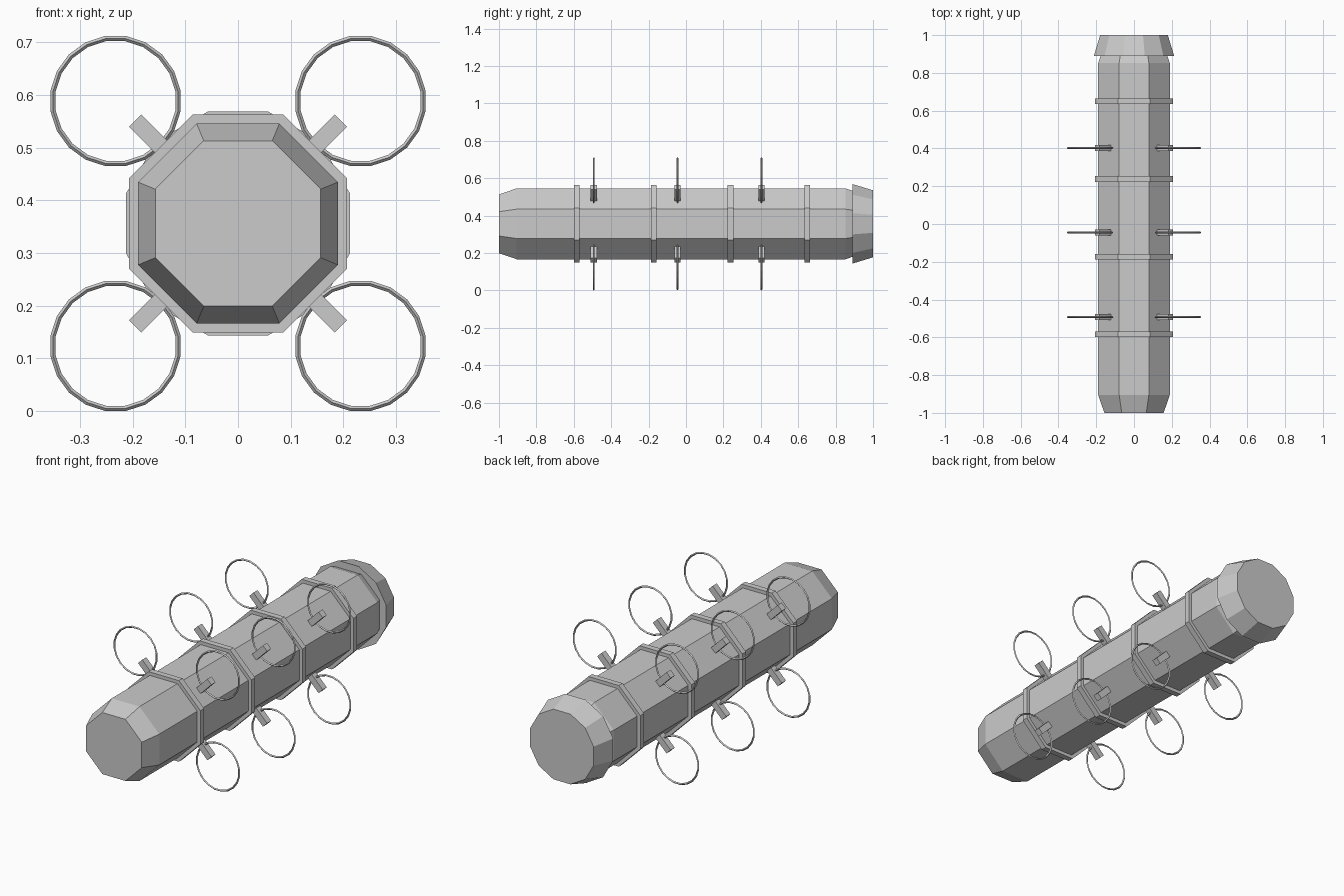
import bpy, bmesh
from math import pi, sin, cos
from mathutils import Matrix, Vector

cube = bpy.data.objects.get("Cube")
if cube:
    bpy.data.objects.remove(cube, do_unlink=True)

AXIS_Z = 0.356          # height of the long axis
RING_OFFSET = 0.2325    # sideways and vertical offset of each hoop

grey = bpy.data.materials.new("light_grey")
grey.use_nodes = True
colour = (0.6, 0.6, 0.6, 1)
grey.diffuse_color = colour
grey.node_tree.nodes["Principled BSDF"].inputs["Base Color"].default_value = colour


def add_object(name, bm):
    bmesh.ops.recalc_face_normals(bm, faces=bm.faces)
    mesh = bpy.data.meshes.new(name)
    bm.to_mesh(mesh)
    bm.free()
    mesh.materials.append(grey)
    obj = bpy.data.objects.new(name, mesh)
    bpy.context.collection.objects.link(obj)
    return obj


def loft(name, sides, sections):
    """Closed flat-sided solid along y from (y, half width across flats) sections."""
    bm = bmesh.new()
    loops = []
    for y, half in sections:
        r = half / cos(pi / sides)
        angles = [2 * pi * (i + 0.5) / sides for i in range(sides)]
        loops.append([bm.verts.new((r * cos(a), y, AXIS_Z + r * sin(a))) for a in angles])
    for a, b in zip(loops, loops[1:]):
        for i in range(sides):
            j = (i + 1) % sides
            bm.faces.new((a[i], a[j], b[j], b[i]))
    bm.faces.new(loops[0])
    bm.faces.new(loops[-1])
    return add_object(name, bm)


# Octagonal hull with tapered ends
loft("hull", 8, [(-1, 0.157), (-0.905, 0.1895), (0.852, 0.1895), (0.947, 0.157)])

# Twelve-sided tail cap
loft("tail_cap", 12, [(0.89, 0.2125), (1.0, 0.179)])

# Raised bands around the hull
for i in range(4):
    y = -0.584 + 0.411 * i
    loft(f"band_{i + 1}", 8, [(y - 0.015, 0.207), (y + 0.015, 0.207)])

# Struts and hoops on the four diagonals, in three rows
for row, y in enumerate((-0.493, -0.045, 0.403), 1):
    for sx, side in ((1, "left"), (-1, "right")):
        for sz, level in ((1, "upper"), (-1, "lower")):
            label = f"{level}_{side}_{row}"
            bm = bmesh.new()
            turn = Matrix.Rotation(-sx * sz * pi / 4, 4, "Y")
            spot = Matrix.Translation(Vector((sx * 0.16, y, AXIS_Z + sz * 0.16)))
            size = Matrix.Diagonal((0.1, 0.033, 0.033, 1))
            bmesh.ops.create_cube(bm, size=1, matrix=spot @ turn @ size)
            add_object("strut_" + label, bm)

            bpy.ops.mesh.primitive_torus_add(
                major_segments=20, minor_segments=4,
                major_radius=0.12, minor_radius=0.005,
                location=(sx * RING_OFFSET, y, AXIS_Z + sz * RING_OFFSET),
                rotation=(pi / 2, pi / 20, 0))
            hoop = bpy.context.object
            hoop.name = "hoop_" + label
            hoop.data.materials.append(grey)
            for face in hoop.data.polygons:
                face.use_smooth = False
